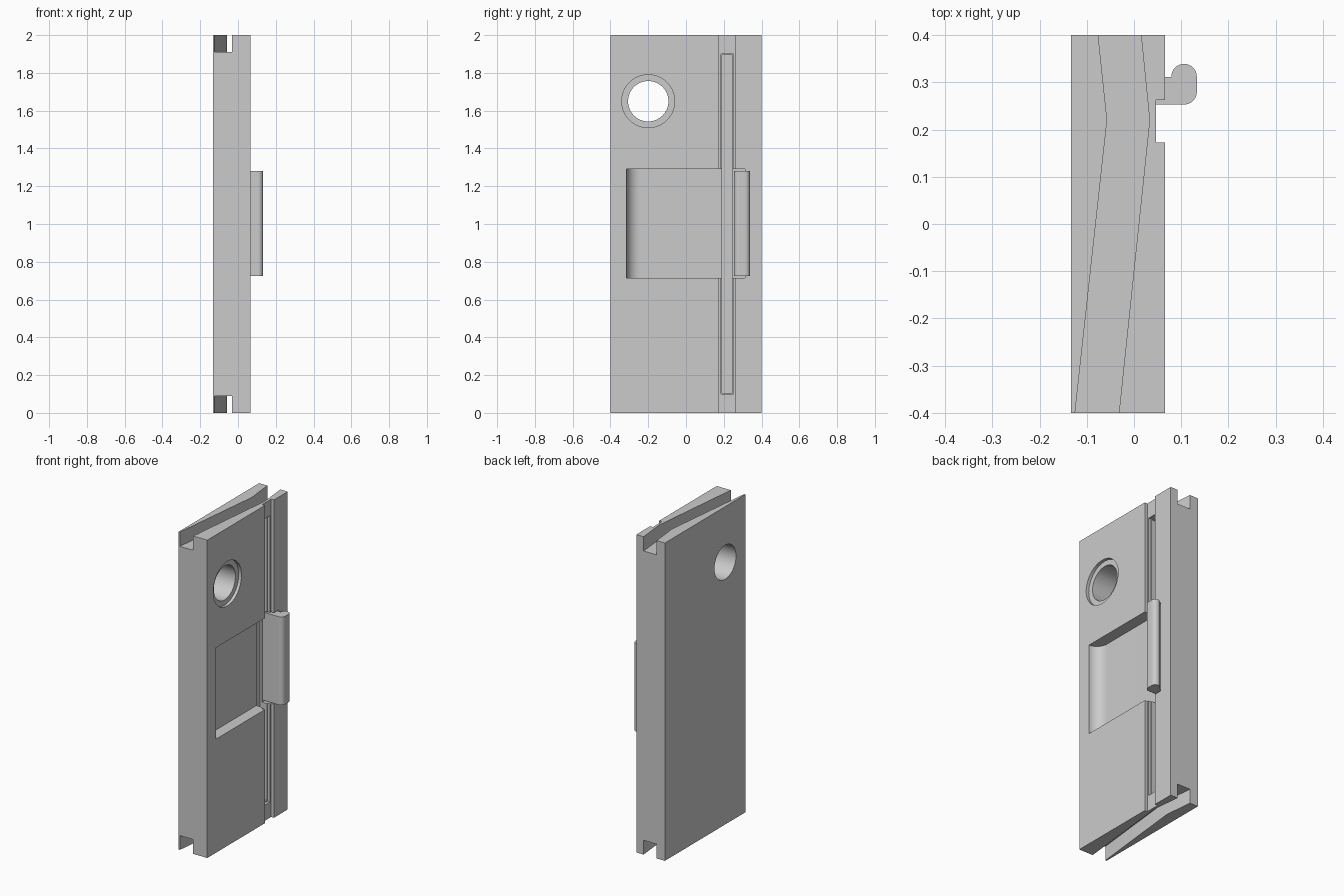
import bpy, bmesh, math
from mathutils import Vector

cube = bpy.data.objects.get("Cube")
if cube:
    bpy.data.objects.remove(cube, do_unlink=True)

grey = bpy.data.materials.new("plain_grey")
grey.use_nodes = True
colour = (0.6, 0.6, 0.6, 1)
grey.diffuse_color = colour
grey.node_tree.nodes["Principled BSDF"].inputs["Base Color"].default_value = colour


def prism(name, outline, start, sweep):
    """Extrude a closed 3D outline along a sweep vector."""
    bm = bmesh.new()
    face = bm.faces.new([bm.verts.new(Vector(p) + Vector(start)) for p in outline])
    new = bmesh.ops.extrude_face_region(bm, geom=[face])["geom"]
    bmesh.ops.translate(bm, vec=sweep, verts=[v for v in new if isinstance(v, bmesh.types.BMVert)])
    bmesh.ops.recalc_face_normals(bm, faces=bm.faces)
    mesh = bpy.data.meshes.new(name)
    bm.to_mesh(mesh)
    bm.free()
    mesh.materials.append(grey)
    obj = bpy.data.objects.new(name, mesh)
    bpy.context.collection.objects.link(obj)
    return obj


def upright(name, plan, z0, z1):
    return prism(name, [(x, y, 0) for x, y in plan], (0, 0, z0), (0, 0, z1 - z0))


def box(name, x0, x1, y0, y1, z0, z1):
    return upright(name, [(x0, y0), (x1, y0), (x1, y1), (x0, y1)], z0, z1)


def arc(cx, cy, r, a0, a1, n=16):
    angles = [math.radians(a0 + (a1 - a0) * i / n) for i in range(n + 1)]
    return [(cx + r * math.cos(a), cy + r * math.sin(a)) for a in angles]


def bore(name, r, x0, x1):
    ring = arc(-0.2, 1.65, r, 0, 360, 64)[:-1]
    return prism(name, [(0, y, z) for y, z in ring], (x0, 0, 0), (x1 - x0, 0, 0))


def smooth(obj):
    bpy.ops.object.select_all(action="DESELECT")
    obj.select_set(True)
    bpy.context.view_layer.objects.active = obj
    bpy.ops.object.shade_smooth_by_angle(angle=math.radians(30))


FACE = 0.066   # outer face of the panel
FLOOR = -0.005  # floor of the finger recess
panel = box("panel", -0.133, FACE, -0.4, 0.4, 0, 2)

# Bent guide grooves across both ends
bend = [(-0.126, -0.41), (-0.033, -0.41), (0.033, 0.22),
        (0.014, 0.41), (-0.077, 0.41), (-0.057, 0.22)]
cutters = [upright("groove_cutter", bend, z, z + 0.19) for z in (-0.1, 1.91)]

# Long shallow channel with a stepped deep slot
cutters.append(box("channel_cutter", 0.047, 0.1, 0.173, 0.263, -0.1, 2.1))
cutters.append(box("slot_step_cutter", 0.03, 0.1, 0.184, 0.252, 0.1, 1.9))
cutters.append(box("slot_cutter", -0.02, 0.1, 0.19, 0.246, 0.106, 1.894))

# Recess with one rounded inner side
radius = FACE - FLOOR
recess = [(0.1, 0.312), (0.1, -0.315)]
recess += arc(FACE, -0.315 + radius, radius, 270, 180)
recess += [(FLOOR, 0.312)]
cutters.append(upright("recess_cutter", recess, 0.715, 1.29))

# Counterbored round hole
cutters.append(bore("hole_cutter", 0.107, -0.2, 0.2))
cutters.append(bore("counterbore_cutter", 0.14, 0.047, 0.2))

bpy.context.view_layer.objects.active = panel
for cutter in cutters:
    cutter.hide_render = True
    mod = panel.modifiers.new(cutter.name, "BOOLEAN")
    mod.operation = "DIFFERENCE"
    mod.solver = "EXACT"
    mod.object = cutter
    bpy.ops.object.modifier_apply(modifier=mod.name)
for cutter in cutters:
    bpy.data.objects.remove(cutter, do_unlink=True)
smooth(panel)

# Sliding catch with a rounded hook
hook = [(FLOOR - 0.004, 0.253)]
hook += arc(0.106, 0.28, 0.027, 270, 360)
hook += arc(0.106, 0.312, 0.027, 0, 180)
hook += [(0.079, 0.311), (FLOOR - 0.004, 0.311)]
catch = upright("sliding_catch", hook, 0.725, 1.28)
smooth(catch)
